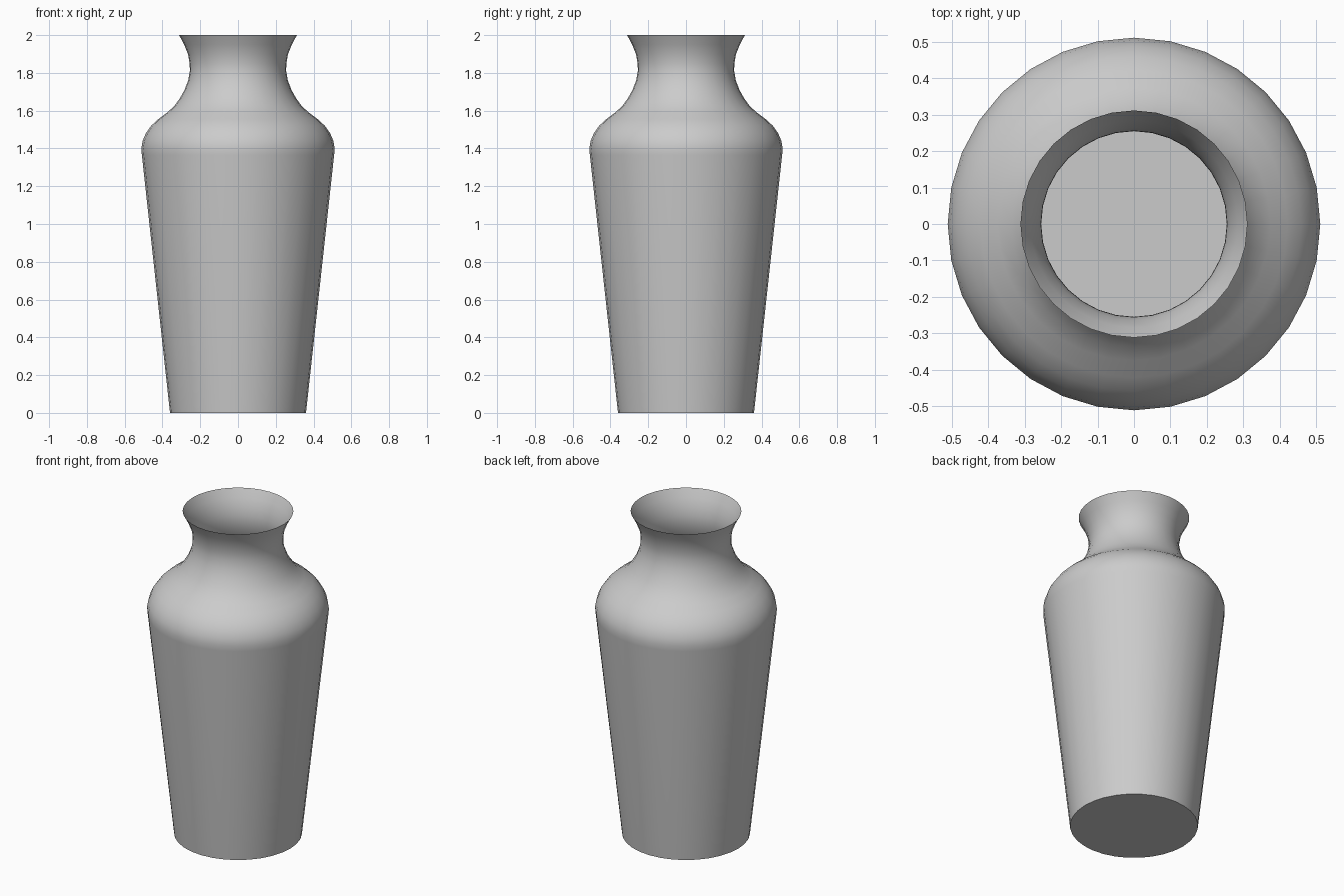
import bpy, bmesh
from math import cos, sin, tau

if "Cube" in bpy.data.objects:
    bpy.data.objects.remove(bpy.data.objects["Cube"])

SIDES = 32

# Silhouette as (radius, height), from foot to flared lip
profile = [(0.36, 0.0), (0.509, 1.365), (0.512, 1.40), (0.505, 1.44),
           (0.488, 1.48), (0.46, 1.52), (0.422, 1.555), (0.375, 1.59),
           (0.337, 1.625), (0.308, 1.665), (0.283, 1.71), (0.264, 1.76),
           (0.255, 1.81), (0.256, 1.85), (0.265, 1.90), (0.285, 1.95),
           (0.312, 2.0)]

# Thin-walled vase: stacked rings joined by quads, flat base, open mouth
bm = bmesh.new()
rings = [[bm.verts.new((r * cos(tau * i / SIDES), r * sin(tau * i / SIDES), z))
          for i in range(SIDES)] for r, z in profile]
for low, high in zip(rings, rings[1:]):
    for i in range(SIDES):
        j = (i + 1) % SIDES
        bm.faces.new((low[i], low[j], high[j], high[i]))
bm.faces.new(rings[0][::-1])

mesh = bpy.data.meshes.new("vase")
bm.to_mesh(mesh)
bm.free()
vase = bpy.data.objects.new("vase", mesh)
bpy.context.collection.objects.link(vase)

# Smooth body with a crisp foot edge
bpy.context.view_layer.objects.active = vase
vase.select_set(True)
bpy.ops.object.shade_smooth_by_angle(angle=0.7)
